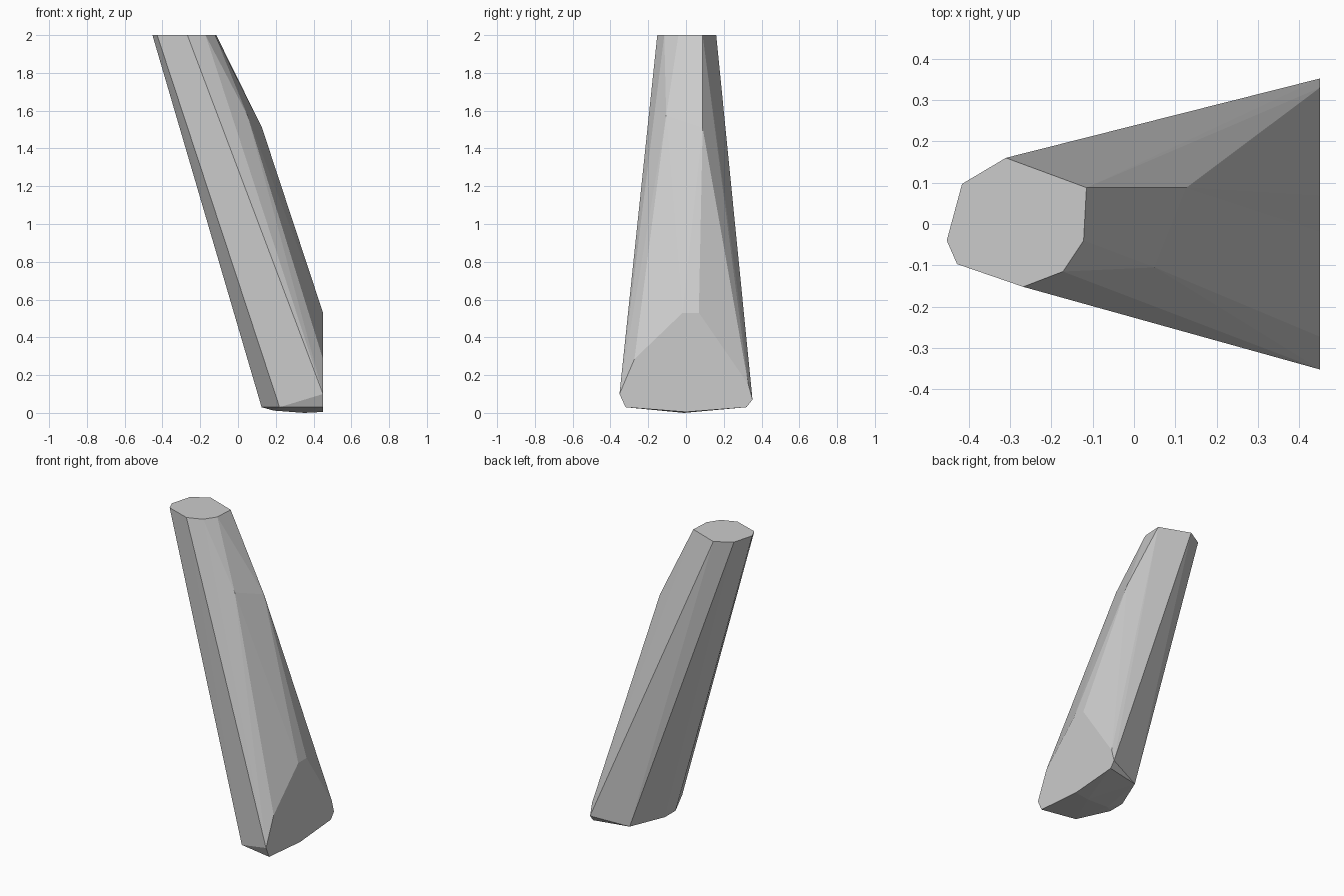
import bpy, bmesh

if "Cube" in bpy.data.objects:
    bpy.data.objects.remove(bpy.data.objects["Cube"])

# Flat top outline (x, y) at z = 2
top = [(-0.31, 0.16), (-0.115, 0.088), (-0.122, -0.04), (-0.172, -0.115),
       (-0.268, -0.152), (-0.428, -0.097), (-0.453, -0.04), (-0.416, 0.097)]

# Upright side face outline (y, z) at x = 0.45
side = [(-0.352, 0.10), (-0.32, 0.03), (0.0, 0.005), (0.32, 0.03), (0.352, 0.07),
        (0.33, 0.15), (0.068, 0.53), (-0.018, 0.53), (-0.273, 0.285)]

# Shoulder bends and the lower foot corners
bends = [(0.127, 0.088, 1.51), (0.05, -0.105, 1.575)]
foot = [(0.22, -0.275, 0.03), (0.22, 0.27, 0.03), (0.125, -0.07, 0.03),
        (0.125, 0.04, 0.03), (0.19, -0.02, 0.012), (0.35, -0.01, 0.0)]

points = ([(x, y, 2.0) for x, y in top] + [(0.45, y, z) for y, z in side]
          + bends + foot)

# Leaning faceted pillar skinned around its cross-sections
bm = bmesh.new()
for p in points:
    bm.verts.new(p)
res = bmesh.ops.convex_hull(bm, input=bm.verts[:])
loose = [v for v in bm.verts if not v.link_faces]
bmesh.ops.delete(bm, geom=loose, context='VERTS')
bmesh.ops.dissolve_limit(bm, angle_limit=0.01, verts=bm.verts[:], edges=bm.edges[:])
bmesh.ops.recalc_face_normals(bm, faces=bm.faces[:])

mesh = bpy.data.meshes.new("leaning_pillar")
bm.to_mesh(mesh)
bm.free()
pillar = bpy.data.objects.new("leaning_pillar", mesh)
bpy.context.collection.objects.link(pillar)
